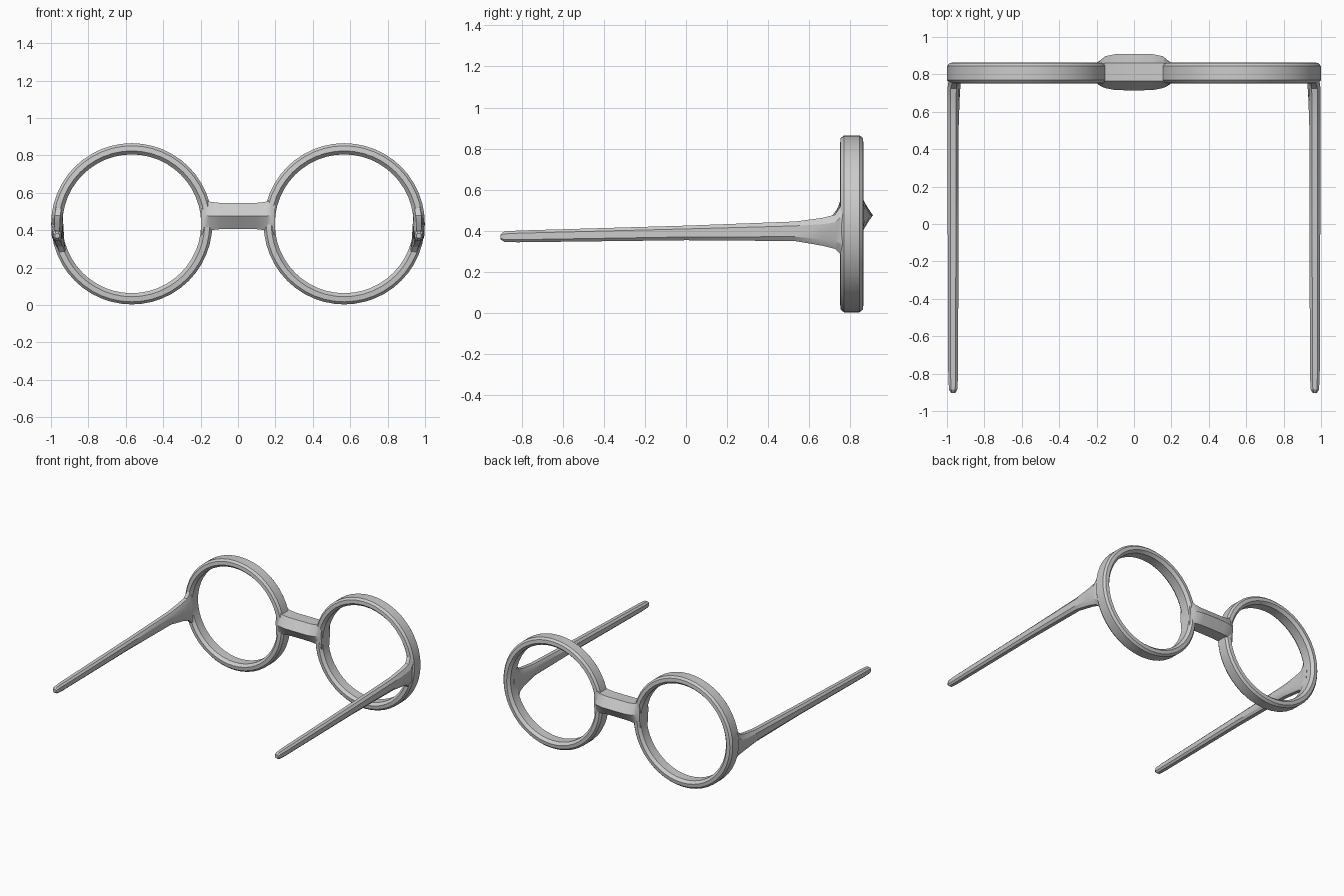
import bpy, bmesh
from math import sin, cos, pi, sqrt

if "Cube" in bpy.data.objects:
    bpy.data.objects.remove(bpy.data.objects["Cube"])

RX, RY, RZ, RO = 0.568, 0.807, 0.434, 0.431   # lens ring centre and outer radius


def make(name, loops, closed=False, angle=30):
    """Skin a list of equal-length point loops; cap the ends unless closed."""
    bm = bmesh.new()
    rows = [[bm.verts.new(p) for p in loop] for loop in loops]
    n = len(rows[0])
    for i in range(len(rows) if closed else len(rows) - 1):
        a, b = rows[i], rows[(i + 1) % len(rows)]
        for j in range(n):
            k = (j + 1) % n
            bm.faces.new((a[j], a[k], b[k], b[j]))
    if not closed:
        bm.faces.new(rows[0])
        bm.faces.new(rows[-1])
    bmesh.ops.recalc_face_normals(bm, faces=bm.faces)
    mesh = bpy.data.meshes.new(name)
    bm.to_mesh(mesh)
    bm.free()
    ob = bpy.data.objects.new(name, mesh)
    bpy.context.collection.objects.link(ob)
    bpy.ops.object.select_all(action='DESELECT')
    ob.select_set(True)
    bpy.context.view_layer.objects.active = ob
    bpy.ops.object.shade_smooth_by_angle(angle=angle * pi / 180)
    return ob


# Rim cross-section: (radius, depth offset)
half = [(RO, 0.038), (0.417, 0.054), (0.390, 0.057), (0.371, 0.036)]
rim = half + [(r, -d) for r, d in reversed(half)]

# Temple stations: y, bottom z, top z, half width
stations = [(-0.903, 0.358, 0.382, 0.012), (-0.885, 0.346, 0.396, 0.022),
            (-0.82, 0.344, 0.401, 0.026), (0.0, 0.354, 0.425, 0.029),
            (0.53, 0.350, 0.445, 0.030), (0.66, 0.328, 0.462, 0.030),
            (0.725, 0.312, 0.478, 0.030), (0.747, 0.290, 0.510, 0.028),
            (0.770, 0.262, 0.552, 0.026), (0.800, 0.262, 0.552, 0.024)]
octagon = [(1, 0.55), (0.5, 1), (-0.5, 1), (-1, 0.55),
           (-1, -0.55), (-0.5, -1), (0.5, -1), (1, -0.55)]

for s, side in ((-1, "left"), (1, "right")):
    # Round lens rim
    make(side + "_lens_rim",
         [[(s * RX + r * cos(a), RY + d, RZ + r * sin(a)) for r, d in rim]
          for a in (2 * pi * i / 48 for i in range(48))], closed=True)

    # Temple arm, its flared root bent to follow the rim
    loops = []
    for y, z0, z1, w in stations:
        loop = []
        for u, v in octagon:
            z = (z0 + z1) / 2 + v * (z1 - z0) / 2
            bend = RO - sqrt(RO ** 2 - (z - RZ) ** 2)
            t = min(1, max(0, (y - 0.53) / 0.2))
            loop.append((s * (0.967 + u * w - bend * t), y, z))
        loops.append(loop)
    make(side + "_temple_arm", loops)

# Nose bridge: hexagonal bar with stations x, half depth, bottom z, top z
bridge = [(0.0, 0.098, 0.406, 0.546), (0.10, 0.096, 0.405, 0.546),
          (0.155, 0.085, 0.399, 0.553), (0.178, 0.070, 0.388, 0.572),
          (0.198, 0.056, 0.372, 0.588)]
bridge = [(-x, *rest) for x, *rest in reversed(bridge[1:])] + bridge
loops = []
for x, h, z0, z1 in bridge:
    m, c = (z0 + z1) / 2, RY + 0.005 * (abs(x) < 0.16)
    f = min(0.048, h * 0.85)
    loops.append([(x, c - h, m), (x, c - f, z1), (x, c + f, z1),
                  (x, c + h, m), (x, c + f, z0), (x, c - f, z0)])
make("nose_bridge", loops)
